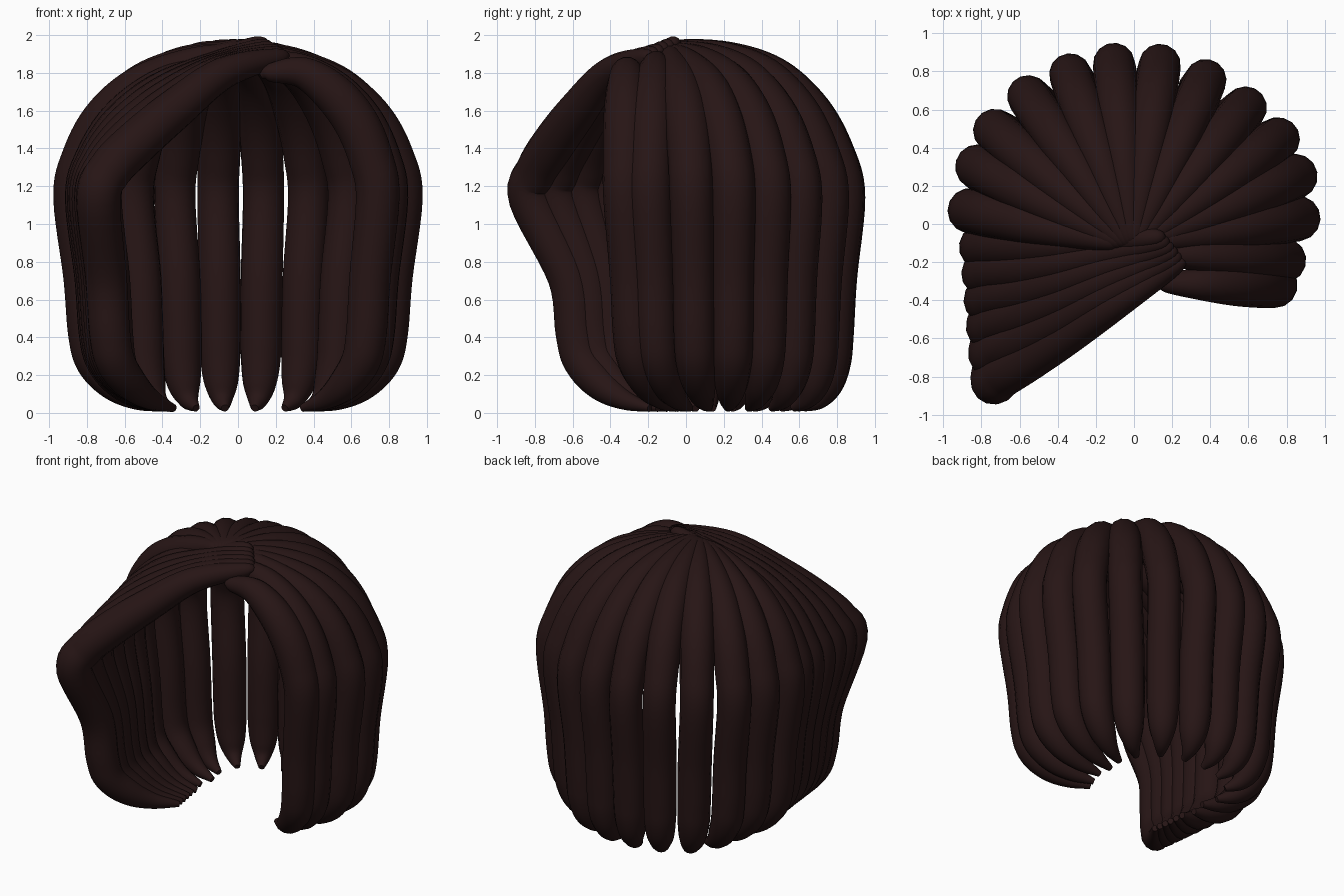
import bpy
from mathutils import Vector

if "Cube" in bpy.data.objects:
    bpy.data.objects.remove(bpy.data.objects["Cube"])

mat = bpy.data.materials.new("dark_brown_hair")
mat.diffuse_color = (0.02, 0.0075, 0.0075, 1)
mat.use_nodes = True
mat.node_tree.nodes["Principled BSDF"].inputs["Base Color"].default_value = mat.diffuse_color

CENTRE = Vector((0, 0.2))          # point the tips curl towards


def lerp(a, b, t):
    return a + (b - a) * t


def smooth_path(pts, steps=6):
    """Catmull-Rom through 4D points (x, y, z, radius)."""
    p = [pts[0] * 2 - pts[1]] + pts + [pts[-1] * 2 - pts[-2]]
    out = []
    for i in range(1, len(p) - 2):
        a, b, c, d = p[i - 1:i + 3]
        for k in range(steps):
            t = k / steps
            out.append(0.5 * (2 * b + (c - a) * t + (2 * a - 5 * b + 4 * c - d) * t * t
                              + (3 * b - a - 3 * c + d) * t ** 3))
    return out + [pts[-1]]


def tube(name, pts):
    cu = bpy.data.curves.new(name, 'CURVE')
    cu.dimensions = '3D'
    cu.bevel_depth = 1.0
    cu.bevel_resolution = 5
    cu.use_fill_caps = True
    path = smooth_path(pts)
    sp = cu.splines.new('POLY')
    sp.points.add(len(path) - 1)
    for q, v in zip(sp.points, path):
        q.co = (v.x, v.y, v.z, 1)
        q.radius = max(v.w, 0.012)
    tmp = bpy.data.objects.new(name + "_path", cu)
    bpy.context.collection.objects.link(tmp)
    dg = bpy.context.evaluated_depsgraph_get()
    me = bpy.data.meshes.new_from_object(tmp.evaluated_get(dg))
    bpy.data.objects.remove(tmp)
    me.name = name
    me.materials.clear()
    me.materials.append(mat)
    for f in me.polygons:
        f.use_smooth = True
    ob = bpy.data.objects.new(name, me)
    bpy.context.collection.objects.link(ob)


# dome profile (fraction outwards, height, radius) and the straighter sweep of the fringe
DOME = [(0.3, 1.885, .085), (0.58, 1.78, .11), (0.8, 1.59, .12), (0.94, 1.36, .120), (1, 1.14, .118)]
SWEEP_Z = [1.80, 1.60, 1.42, 1.28, 1.13]
# lower part: height, radius, outward fraction at the sides and at the back
LOWER = [(.72, .112, .945, .93), (.42, .110, .918, .905), (.27, .105, .875, .89),
         (.15, .088, .76, .85), (.07, .055, .62, .78), (.025, .02, .46, .66)]


def strand(name, root, wide, root_z=1.91, front=0.0, drop=0.0):
    """One lock from the parting, over the dome, down to a curled tip."""
    r, w = Vector(root), Vector(wide)
    back = min(max((w.y - 0.3) / 0.4, 0), 1)
    side_drop = 0.075 * (1 - min(max((w.y - 0.1) / 0.65, 0), 1)) * (1 - front)
    # rounded start at the parting
    pts = [Vector((*(r - (w - r).normalized() * .05), root_z - .015, .015)),
           Vector((*r, root_z, .05))]
    for (s, z, rad), zs in zip(DOME, SWEEP_Z):
        q = r.lerp(w, s)
        sag = side_drop * min(1, 4 * s * (1 - s))
        pts.append(Vector((*q, lerp(z, zs, front) - drop * (1 - s) - sag, rad - .008 * back * s)))
    for z, rad, side, rear in LOWER:
        s = lerp(side, rear, back)
        q = CENTRE + (w - CENTRE) * s
        # the fringe falls back towards the face below its widest point
        q.y += front * 0.17 * min((1.12 - z) / 0.45, 1) * s
        pts.append(Vector((*q, z, rad)))
    tube(name, pts)


# back and side locks, fanning out from the parting
FAN = [(-.86, .07), (-.82, .30), (-.73, .49), (-.555, .67), (-.335, .785), (-.105, .84), (.135, .835),
       (.375, .755), (.585, .61), (.755, .445), (.845, .25), (.86, .03)]
for i, w in enumerate(FAN):
    t = i / (len(FAN) - 1)
    strand(f"back_lock_{i + 1}", (lerp(-.13, .12, t), -.04 - .05 * abs(2 * t - 1)), w,
           1.90 + .03 * (1 - abs(2 * t - 1)))

# right front locks
strand("right_front_lock_1", (.12, -.15), (.785, -.19), 1.86)
strand("right_front_lock_2", (.17, -.31), (.74, -.32), 1.80, 0, .03)

# swept fringe on the left
N = 6
for i in range(N):
    t = i / (N - 1)
    strand(f"fringe_lock_{i + 1}", (lerp(.10, .21, t), lerp(-.07, -.22, t)),
           (lerp(-.80, -.74, t), lerp(-.12, -.82, t)), lerp(1.945, 1.88, t), t ** 1.3)
